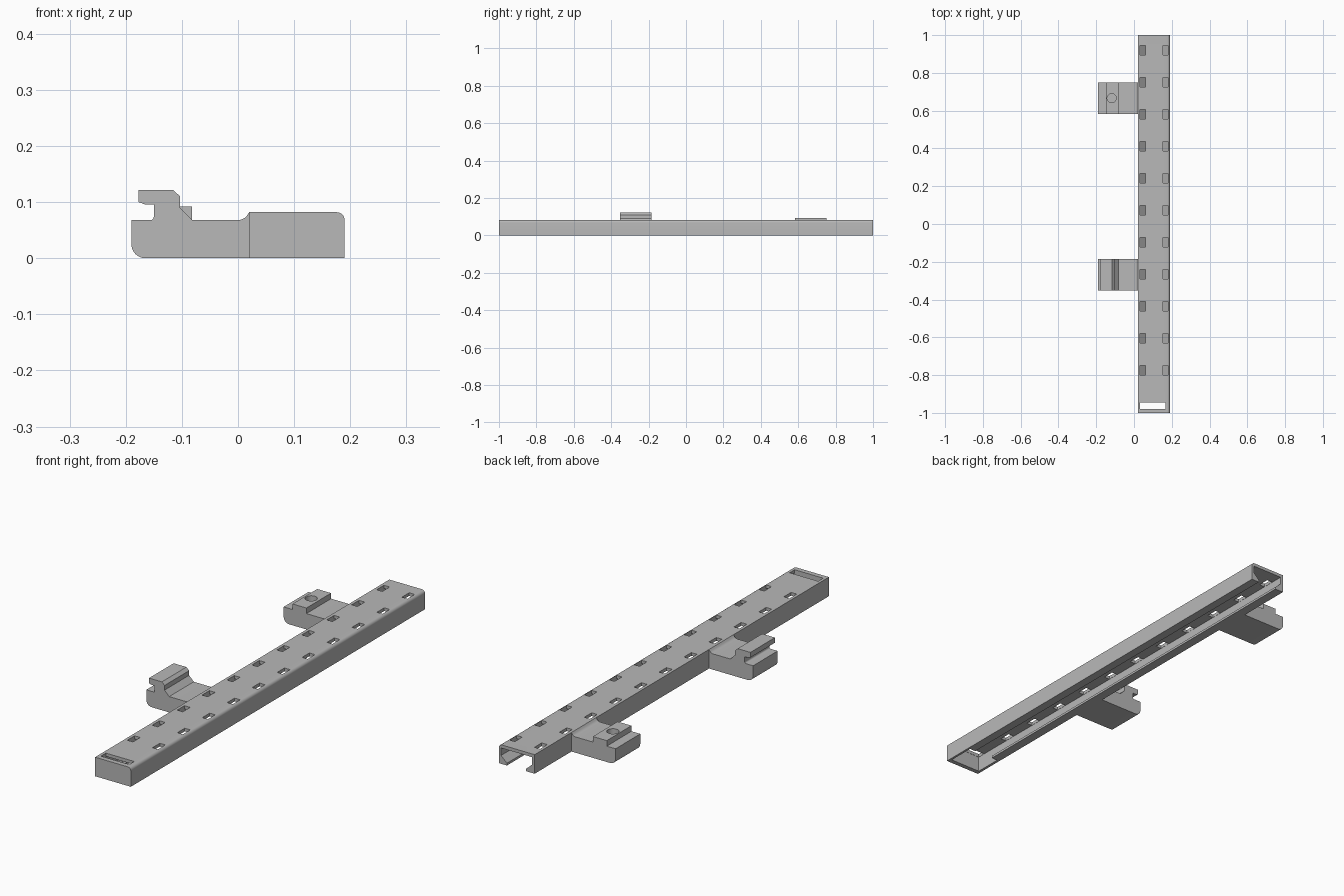
import bpy, bmesh, math
from mathutils import Vector

cube = bpy.data.objects.get("Cube")
if cube:
    bpy.data.objects.remove(cube, do_unlink=True)

grey = bpy.data.materials.new("plain_grey")
grey.use_nodes = True
grey.diffuse_color = (0.48, 0.48, 0.48, 1)
grey.node_tree.nodes["Principled BSDF"].inputs["Base Color"].default_value = grey.diffuse_color


def arc(cx, cz, r, start, end, steps=6):
    """Points of an arc in the x-z plane, angles in degrees."""
    angles = [math.radians(start + (end - start) * i / steps) for i in range(steps + 1)]
    return [(cx + r * math.cos(a), cz + r * math.sin(a)) for a in angles]


def extrude(name, profile, y0, y1):
    """Solid made by sweeping an x-z profile along y."""
    bm = bmesh.new()
    face = bm.faces.new([bm.verts.new((x, y0, z)) for x, z in profile])
    moved = bmesh.ops.extrude_face_region(bm, geom=[face])["geom"]
    verts = [v for v in moved if isinstance(v, bmesh.types.BMVert)]
    bmesh.ops.translate(bm, vec=Vector((0, y1 - y0, 0)), verts=verts)
    bmesh.ops.recalc_face_normals(bm, faces=bm.faces)
    mesh = bpy.data.meshes.new(name)
    bm.to_mesh(mesh)
    bm.free()
    mesh.materials.append(grey)
    obj = bpy.data.objects.new(name, mesh)
    bpy.context.collection.objects.link(obj)
    return obj


def box(name, x0, x1, y0, y1, z0, z1):
    return extrude(name, [(x0, z0), (x1, z0), (x1, z1), (x0, z1)], y0, y1)


def activate(obj):
    bpy.ops.object.select_all(action="DESELECT")
    obj.select_set(True)
    bpy.context.view_layer.objects.active = obj


def cut(obj, cutter):
    cutter.hide_render = True
    activate(obj)
    mod = obj.modifiers.new("cut", "BOOLEAN")
    mod.operation, mod.solver, mod.object = "DIFFERENCE", "EXACT", cutter
    bpy.ops.object.modifier_apply(modifier=mod.name)
    bpy.data.objects.remove(cutter, do_unlink=True)


# Rail: long bar with one rounded top edge
TOP, LEFT, RIGHT = 0.082, 0.02, 0.19
rail = extrude("rail", [(LEFT, 0), (RIGHT, 0)]
               + arc(RIGHT - 0.014, TOP - 0.014, 0.014, 0, 90) + [(LEFT, TOP)], -1, 1)

# Hollow channel, open at the back, with sloped lips along its lower edges
channel = [(0.032, 0.068), (0.18, 0.068), (0.18, 0.036), (0.152, 0.01),
           (0.152, -0.1), (0.061, -0.1), (0.061, 0.01), (0.032, 0.036)]
cut(rail, extrude("channel_cutter", channel, -0.87, 1.1))
cut(rail, box("front_pocket_cutter", 0.032, 0.18, -0.98, -0.86, -0.1, 0.068))

# Wide slot at the front and two rows of small slots
cut(rail, box("wide_slot_cutter", 0.033, 0.168, -0.979, -0.945, 0.05, 0.1))
for i in range(11):
    y = 0.92 - 0.1695 * i
    for x0, x1 in ((0.033, 0.06), (0.153, 0.179)):
        cut(rail, box("slot_cutter", x0, x1, y - 0.025, y + 0.025, 0.05, 0.1))

# Foot shared by both arms: rounded lower corner and a fillet up to the rail
SHELF = 0.068
foot = ([(LEFT, TOP)] + [(LEFT, 0)] + arc(-0.165, 0.025, 0.025, 270, 180) + [(-0.19, SHELF)])
fillet = arc(0.0, SHELF + 0.02, 0.02, 270, 318) + [(LEFT, TOP)]

# Front arm with an overhanging hook
hook = (arc(-0.156, SHELF + 0.006, 0.006, 270, 360, 4)
        + [(-0.15, 0.096), (-0.166, 0.096), (-0.177, 0.1), (-0.177, 0.122),
           (-0.116, 0.122), (-0.103, 0.11), (-0.103, 0.09), (-0.081, SHELF)])
hook_arm = extrude("hook_arm", foot[1:] + hook + fillet, -0.352, -0.185)

# Rear arm with a raised block and a round hole
block = [(-0.148, SHELF), (-0.148, 0.092), (-0.082, 0.092), (-0.082, SHELF)]
block_arm = extrude("block_arm", foot[1:] + block + fillet, 0.582, 0.75)
bpy.ops.mesh.primitive_cylinder_add(vertices=32, radius=0.024, depth=0.08,
                                    location=(-0.118, 0.666, 0.1))
cut(block_arm, bpy.context.object)

for obj in (rail, hook_arm, block_arm):
    activate(obj)
    bpy.ops.object.shade_smooth_by_angle(angle=math.radians(30))
